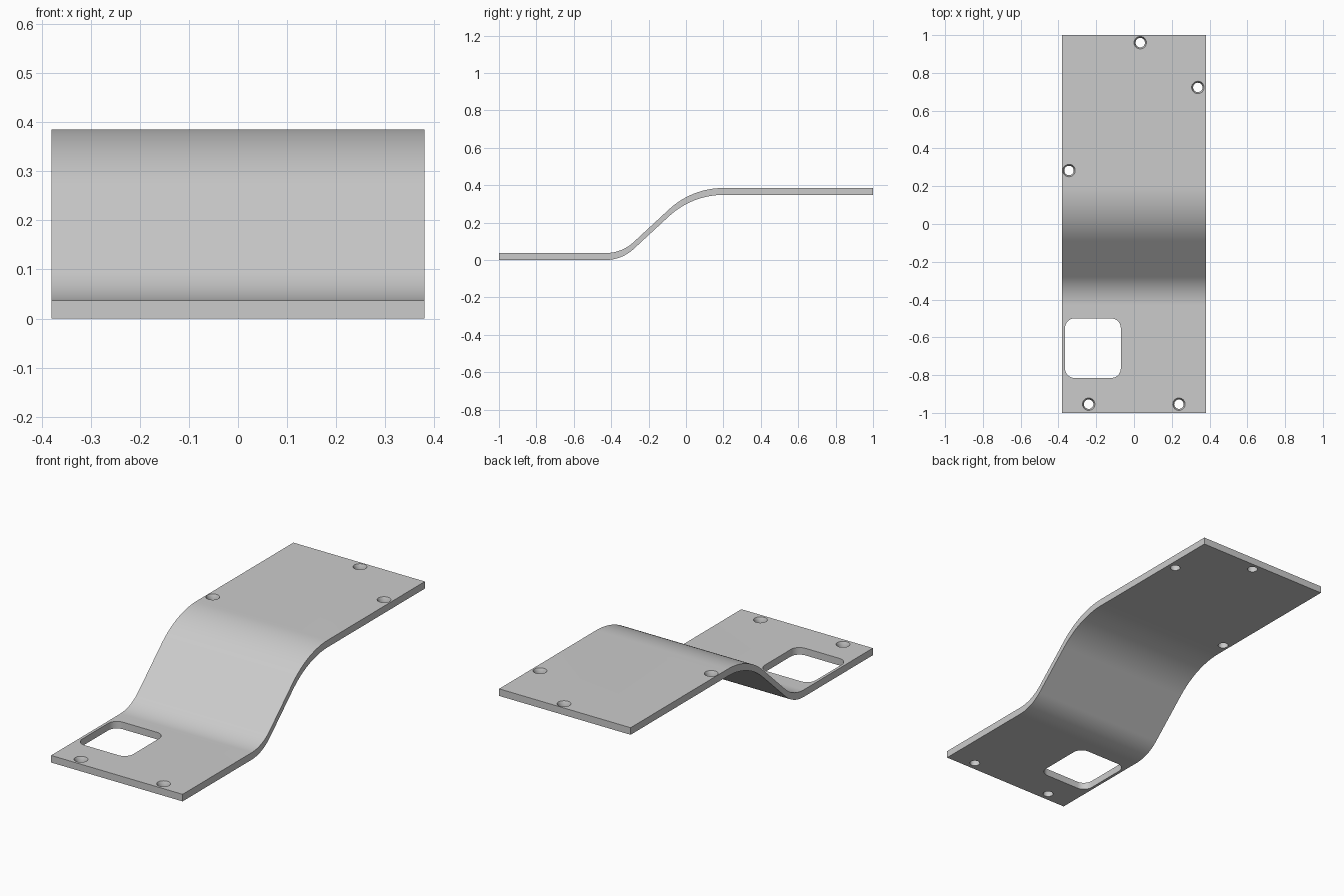
import bpy
import bmesh
from math import sin, cos, pi, radians

if "Cube" in bpy.data.objects:
    bpy.data.objects.remove(bpy.data.objects["Cube"])

HALF_WIDTH, THICK, TOP = 0.38, 0.037, 0.385
SLOPE = radians(42.8)

grey = bpy.data.materials.new("plain grey")
grey.use_nodes = True
grey.diffuse_color = (0.6, 0.6, 0.6, 1)
grey.node_tree.nodes["Principled BSDF"].inputs["Base Color"].default_value = (0.6, 0.6, 0.6, 1)


def finish(name, bm):
    bmesh.ops.recalc_face_normals(bm, faces=bm.faces[:])
    mesh = bpy.data.meshes.new(name)
    bm.to_mesh(mesh)
    bm.free()
    mesh.materials.append(grey)
    obj = bpy.data.objects.new(name, mesh)
    bpy.context.collection.objects.link(obj)
    return obj


def prism(name, points, direction):
    """Extrude a closed outline along a direction."""
    bm = bmesh.new()
    face = bm.faces.new([bm.verts.new(p) for p in points])
    ext = bmesh.ops.extrude_face_region(bm, geom=[face])
    moved = [v for v in ext["geom"] if isinstance(v, bmesh.types.BMVert)]
    bmesh.ops.translate(bm, vec=direction, verts=moved)
    return finish(name, bm)


def lathe(name, profile, x, y, sides=32):
    """Stack of rings (radius, z) closed at both ends."""
    bm = bmesh.new()
    rings = [[bm.verts.new((x + r * cos(2 * pi * i / sides), y + r * sin(2 * pi * i / sides), z))
              for i in range(sides)] for r, z in profile]
    for low, high in zip(rings, rings[1:]):
        for i in range(sides):
            j = (i + 1) % sides
            bm.faces.new((low[i], low[j], high[j], high[i]))
    bm.faces.new(rings[0])
    bm.faces.new(rings[-1])
    return finish(name, bm)


# Stepped plate: two flats joined by a slope with a rounded bend at each end
def bend(y, z, radius, sign, steps=16):
    return [(y - sign * radius * sin(SLOPE * i / steps),
             z - sign * radius * (1 - cos(SLOPE * i / steps))) for i in range(steps + 1)]


lower = bend(-0.43, THICK, 0.221, -1)
upper = bend(0.2, TOP, 0.427, 1)[::-1]
surface = [(-1, THICK)] + lower + upper + [(1, TOP)]
outline = surface + [(y, z - THICK) for y, z in reversed(surface)]
plate = prism("stepped_plate", [(-HALF_WIDTH, y, z) for y, z in outline], (2 * HALF_WIDTH, 0, 0))

# Rounded window cutter
x0, x1, y0, y1, r = -0.365, -0.07, -0.815, -0.5, 0.05
corners = [(x1 - r, y1 - r), (x0 + r, y1 - r), (x0 + r, y0 + r), (x1 - r, y0 + r)]
window = []
for k, (cx, cy) in enumerate(corners):
    for i in range(9):
        a = pi / 2 * (k + i / 8)
        window.append((cx + r * cos(a), cy + r * sin(a), -0.1))
cutters = [prism("window_cutter", window, (0, 0, 0.3))]

# Countersunk screw hole cutters
WIDE, NARROW, DEPTH = 0.033, 0.025, 0.018
for x, y, top in [(0.033, 0.96, TOP), (0.338, 0.723, TOP), (-0.344, 0.283, TOP),
                  (-0.24, -0.954, THICK), (0.238, -0.954, THICK)]:
    cutters.append(lathe("screw_hole_cutter",
                         [(NARROW, top - 0.1), (NARROW, top - DEPTH), (WIDE, top), (WIDE, top + 0.05)], x, y))

# Cut the openings, then drop the cutters
bpy.ops.object.select_all(action='DESELECT')
bpy.context.view_layer.objects.active = plate
plate.select_set(True)
for cutter in cutters:
    cutter.hide_render = True
    mod = plate.modifiers.new("opening", 'BOOLEAN')
    mod.operation, mod.solver, mod.object = 'DIFFERENCE', 'EXACT', cutter
    bpy.ops.object.modifier_apply(modifier=mod.name)
    bpy.data.objects.remove(cutter)
bpy.ops.object.shade_smooth_by_angle(angle=radians(25))
